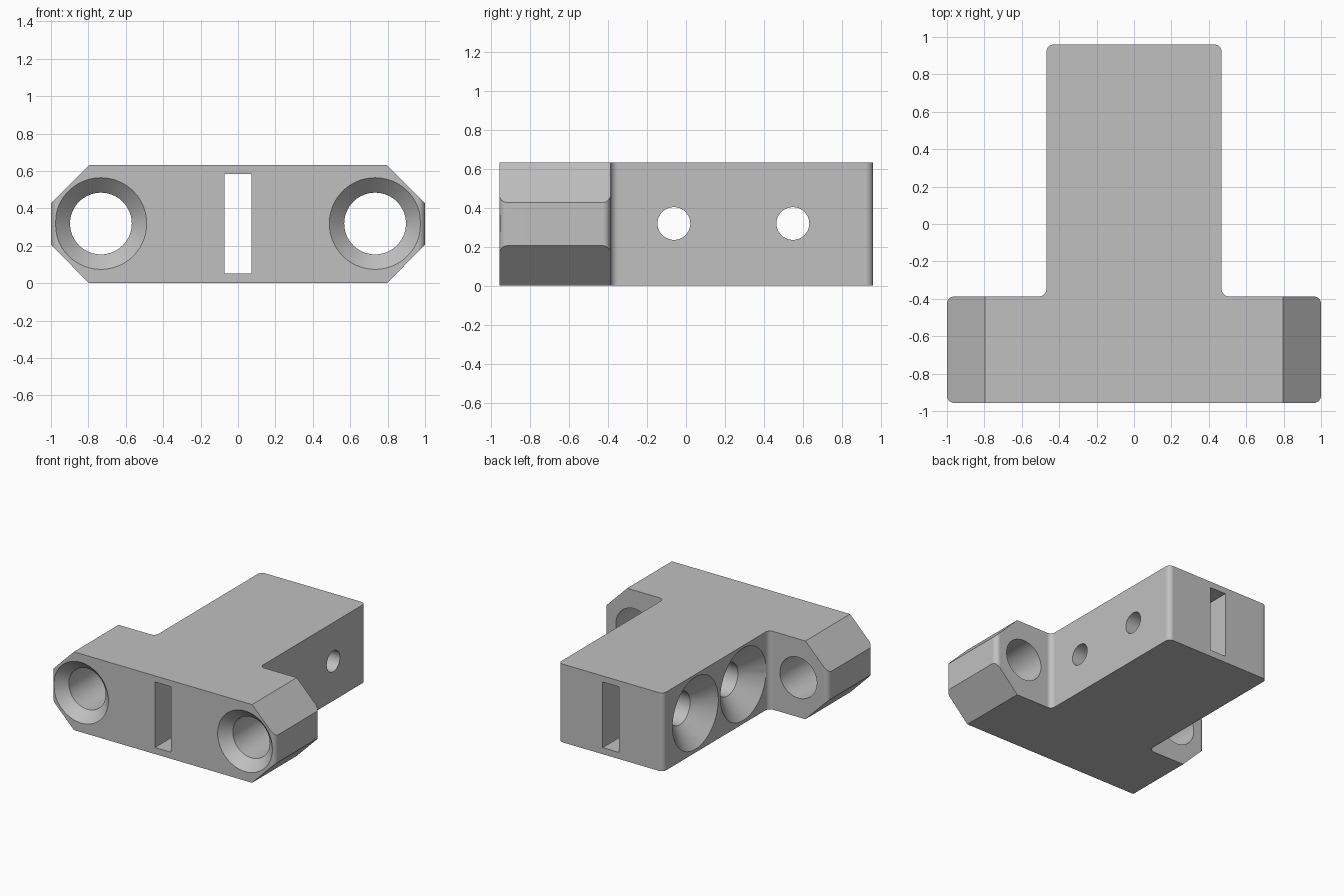
import bpy, bmesh, math
from mathutils import Vector

if "Cube" in bpy.data.objects:
    bpy.data.objects.remove(bpy.data.objects["Cube"])

H = 0.632          # block height
MID = H / 2 + 0.003


def new_object(name, bm):
    bmesh.ops.recalc_face_normals(bm, faces=bm.faces[:])
    mesh = bpy.data.meshes.new(name)
    bm.to_mesh(mesh)
    bm.free()
    ob = bpy.data.objects.new(name, mesh)
    bpy.context.collection.objects.link(ob)
    return ob


def prism(name, points, offset, round_edges=0.0):
    """Extrude a closed outline along offset, optionally rounding the long edges."""
    bm = bmesh.new()
    face = bm.faces.new([bm.verts.new(p) for p in points])
    res = bmesh.ops.extrude_face_region(bm, geom=[face], use_keep_orig=True)
    bmesh.ops.translate(bm, vec=offset,
                        verts=[v for v in res["geom"] if isinstance(v, bmesh.types.BMVert)])
    bmesh.ops.recalc_face_normals(bm, faces=bm.faces[:])
    if round_edges:
        axis = Vector(offset).normalized()
        edges = [e for e in bm.edges
                 if abs((e.verts[0].co - e.verts[1].co).normalized().dot(axis)) > 0.99]
        bmesh.ops.bevel(bm, geom=edges, offset=round_edges, segments=8,
                        profile=0.5, affect='EDGES')
    return new_object(name, bm)


def stepped_drill(name, stations, place, n=72):
    """Turned cutter: stations are (depth, radius), place maps (depth, u, v) to xyz."""
    bm = bmesh.new()
    rings = []
    for d, r in stations:
        rings.append([bm.verts.new(place(d, r * math.cos(2 * math.pi * i / n),
                                         r * math.sin(2 * math.pi * i / n)))
                      for i in range(n)])
    for a, b in zip(rings, rings[1:]):
        for i in range(n):
            j = (i + 1) % n
            bm.faces.new((a[i], a[j], b[j], b[i]))
    bm.faces.new(rings[0])
    bm.faces.new(rings[-1])
    return new_object(name, bm)


# T-shaped block with rounded upright edges
half = [(1, -0.957), (1, -0.387), (0.468, -0.387), (0.468, 0.96)]
outline = half + [(-x, y) for x, y in reversed(half)]
block = prism("t_block", [(x, y, 0) for x, y in outline], (0, 0, H), 0.04)

# Eight-sided envelope that chamfers the ends of the crossbar
prof = [(0.797, 0), (0.797 - 0.05, -0.05), (-0.747, -0.05), (-0.797, 0)]
oct_pts = [(0.745, -0.05), (1.05, 0.257), (1.05, 0.378), (0.745, H + 0.05)]
# chamfer wedges removed from the four corners of the bar
cutters = []
for sx in (-1, 1):
    for top in (False, True):
        tri = [(0.797 - 0.1, -0.1), (1.1, 0.206 + 0.1), (1.1, -0.1)]
        pts = [(sx * x, -1.1, H - z if top else z) for x, z in tri]
        cutters.append(prism("chamfer_cutter", pts, (0, 2.3, 0)))

# Slot running through the full length
cutters.append(prism("slot_cutter",
                     [(-0.072, -1.1, 0.053), (0.072, -1.1, 0.053),
                      (0.072, -1.1, 0.583), (-0.072, -1.1, 0.583)], (0, 2.3, 0)))

# Countersunk mounting holes in the crossbar
for sx in (-1, 1):
    cutters.append(stepped_drill(
        "mounting_hole_cutter",
        [(-0.02, 0.265), (0.08, 0.165), (0.8, 0.165)],
        lambda d, u, v, s=sx: (s * 0.733 + u, -0.957 + d, MID + v)))

# Cross holes in the stem: wide countersink on the left, small bore on the right
for y in (-0.062, 0.548):
    cutters.append(stepped_drill(
        "cross_hole_cutter",
        [(-0.02, 0.315), (0.14, 0.132), (0.468, 0.132), (0.468, 0.084), (1.1, 0.084)],
        lambda d, u, v, y=y: (-0.468 + d, y + u, MID + v)))

# Cut everything out of the block
bpy.context.view_layer.objects.active = block
block.select_set(True)
for c in cutters:
    c.hide_render = True
    mod = block.modifiers.new("cut", 'BOOLEAN')
    mod.operation = 'DIFFERENCE'
    mod.solver = 'EXACT'
    mod.object = c
    bpy.ops.object.modifier_apply(modifier=mod.name)
for c in cutters:
    bpy.data.objects.remove(c, do_unlink=True)

# Single grey material
grey = bpy.data.materials.new("plain_grey")
grey.diffuse_color = (0.53, 0.53, 0.53, 1)
grey.use_nodes = True
grey.node_tree.nodes["Principled BSDF"].inputs["Base Color"].default_value = grey.diffuse_color
block.data.materials.clear()
block.data.materials.append(grey)
for p in block.data.polygons:
    p.material_index = 0

# Smooth bores and rounds, flat faces kept flat
bpy.ops.object.select_all(action='DESELECT')
block.select_set(True)
bpy.ops.object.shade_smooth_by_angle(angle=math.radians(25))
wn = block.modifiers.new("flat_face_normals", 'WEIGHTED_NORMAL')
wn.keep_sharp = True
